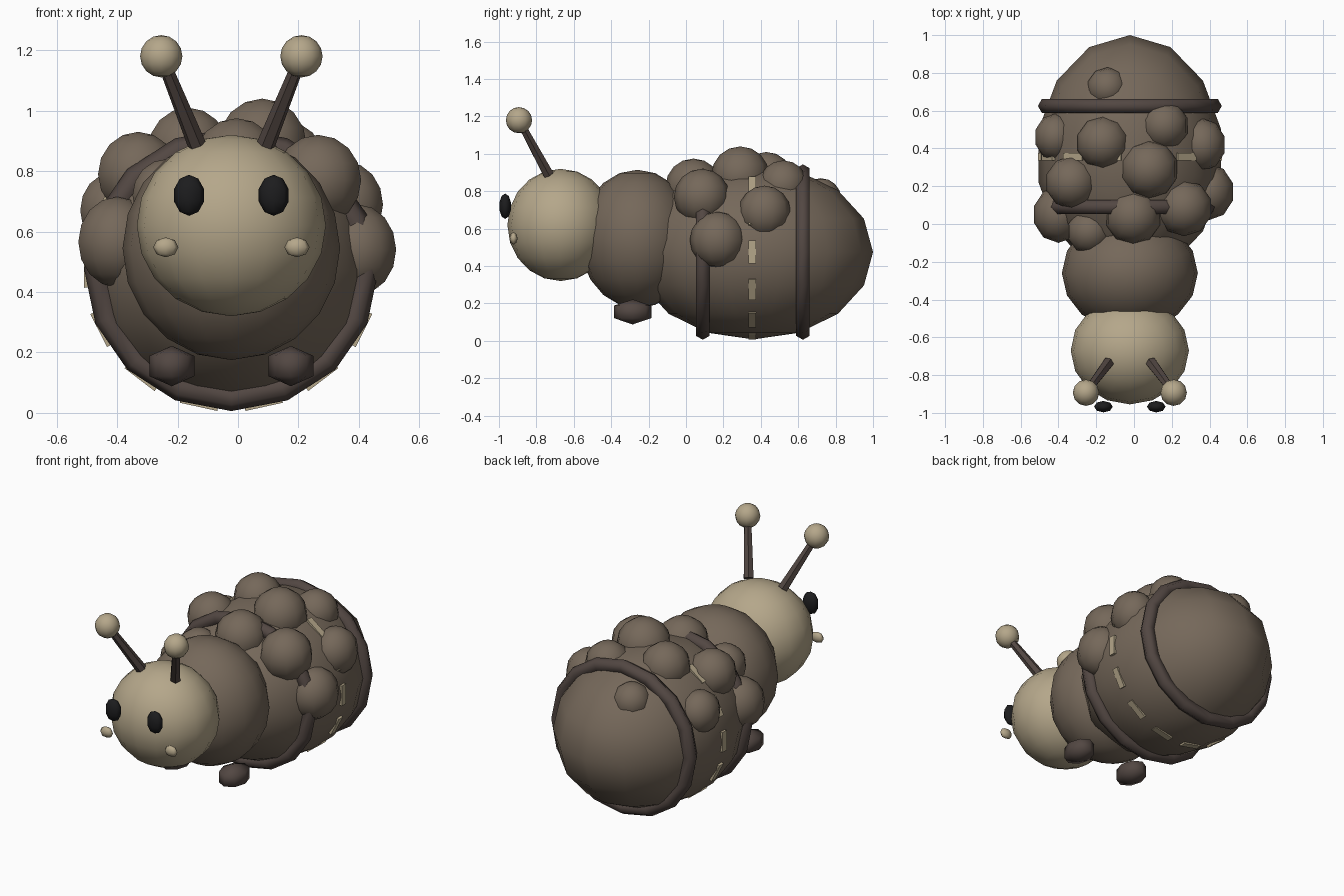
import bpy, bmesh, math
from mathutils import Vector, Matrix

if "Cube" in bpy.data.objects:
    bpy.data.objects.remove(bpy.data.objects["Cube"])

CX = -0.022          # body axis
BODY_C = Vector((CX, 0.36, 0.475))
BODY_R = Vector((0.495, 0.64, 0.467))


def material(name, rgb):
    m = bpy.data.materials.new(name)
    m.diffuse_color = (*rgb, 1)
    m.use_nodes = True
    m.node_tree.nodes["Principled BSDF"].inputs["Base Color"].default_value = m.diffuse_color
    return m


BROWN = material("warm brown", (0.178, 0.138, 0.102))
BEIGE = material("pale beige", (0.46, 0.385, 0.255))
DARK = material("dark brown", (0.085, 0.063, 0.055))
BLACK = material("near black", (0.012, 0.012, 0.013))


def finish(name, bm, mat, smooth=True):
    bmesh.ops.recalc_face_normals(bm, faces=bm.faces)
    me = bpy.data.meshes.new(name)
    bm.to_mesh(me)
    bm.free()
    me.materials.append(mat)
    for p in me.polygons:
        p.use_smooth = smooth
    ob = bpy.data.objects.new(name, me)
    bpy.context.collection.objects.link(ob)
    return ob


def ball(name, c, r, mat, seg=12, rings=8, smooth=True):
    bm = bmesh.new()
    bmesh.ops.create_uvsphere(bm, u_segments=seg, v_segments=rings, radius=1)
    bmesh.ops.transform(bm, verts=bm.verts,
                        matrix=Matrix.Translation(c) @ Matrix.Diagonal((*r, 1)))
    return finish(name, bm, mat, smooth)


def band(name, y, rx, rz, tube, mat, n=16, m=6):
    """Hoop around the body axis (y)."""
    bm = bmesh.new()
    loops = []
    for i in range(n):
        a = math.tau * i / n
        loop = []
        for j in range(m):
            b = math.tau * j / m
            k = tube * math.cos(b)
            loop.append(bm.verts.new((CX + (rx + k) * math.cos(a), y + tube * math.sin(b),
                                      BODY_C.z + (rz + k) * math.sin(a))))
        loops.append(loop)
    for i in range(n):
        p, q = loops[i], loops[(i + 1) % n]
        for j in range(m):
            bm.faces.new((p[j], p[(j + 1) % m], q[(j + 1) % m], q[j]))
    return finish(name, bm, mat)


def rod(name, a, b, r1, r2, mat, seg=6):
    a, b = Vector(a), Vector(b)
    d = b - a
    bm = bmesh.new()
    bmesh.ops.create_cone(bm, cap_ends=True, segments=seg, radius1=r1, radius2=r2, depth=d.length)
    rot = d.to_track_quat('Z', 'Y').to_matrix().to_4x4()
    bmesh.ops.transform(bm, verts=bm.verts, matrix=Matrix.Translation((a + b) / 2) @ rot)
    return finish(name, bm, mat, False)


# Body segments and head
ball("rear_body", BODY_C, BODY_R, BROWN, 14, 8)
ball("middle_body", (CX, -0.26, 0.545), (0.36, 0.31, 0.37), BROWN, 16, 10)
ball("head", (CX, -0.67, 0.62), (0.313, 0.285, 0.30), BEIGE, 16, 10)

# Hoops on the rear body
band("front_band", 0.09, 0.445, 0.427, 0.042, DARK)
band("back_band", 0.625, 0.445, 0.427, 0.042, DARK)

# Ring of stitches round the widest part
bm = bmesh.new()
N = 14
for i in range(N):
    a = math.tau * i / N
    half = 0.13
    pts = []
    for t in (a - half, a + half):
        for k in (0.93, 1.008):
            for y in (0.335, 0.375):
                pts.append(bm.verts.new((CX + BODY_R.x * 0.985 * k * math.cos(t), y,
                                         BODY_C.z + BODY_R.z * k * math.sin(t))))
    for f in ((0, 1, 3, 2), (4, 6, 7, 5), (0, 4, 5, 1), (2, 3, 7, 6), (0, 2, 6, 4), (1, 5, 7, 3)):
        bm.faces.new([pts[v] for v in f])
finish("stitches", bm, BEIGE, False)

# Berry-like bumps over the back: x, y, z, radius
bumps = [(-0.165, 0.43, 0.87, 0.14), (-0.33, 0.22, 0.79, 0.14), (0.08, 0.29, 0.885, 0.155),
         (-0.005, 0.04, 0.825, 0.15), (0.265, 0.085, 0.77, 0.15), (0.16, 0.52, 0.835, 0.13),
         (-0.415, 0.46, 0.67, 0.125), (0.36, 0.42, 0.69, 0.14), (-0.40, 0.05, 0.565, 0.15),
         (-0.235, -0.04, 0.72, 0.12), (0.395, 0.17, 0.54, 0.15), (-0.14, 0.72, 0.76, 0.11)]
for i, (x, y, z, r) in enumerate(bumps):
    w = r * (0.9 if abs(x) > 0.34 else 1)
    ball(f"back_bump_{i + 1}", (x, y, z), (w, r, r), BROWN, 10, 8)

# Paired parts, mirrored about the body axis
for side, s in (("left", -1), ("right", 1)):
    ball(f"{side}_eye", (CX + s * 0.14, -0.967, 0.72), (0.052, 0.032, 0.068), BLACK, 8, 5)
    ball(f"{side}_cheek", (CX + s * 0.217, -0.922, 0.548), (0.042, 0.022, 0.033), BEIGE, 8, 4)
    ball(f"{side}_foot", (CX + s * 0.197, -0.285, 0.155), (0.086, 0.115, 0.067), DARK, 8, 3)
    tip = (CX + s * 0.232, -0.893, 1.18)
    rod(f"{side}_antenna", (CX + s * 0.115, -0.735, 0.89), tip, 0.031, 0.021, DARK)
    ball(f"{side}_antenna_tip", tip, (0.07, 0.07, 0.07), BEIGE, 12, 8)
